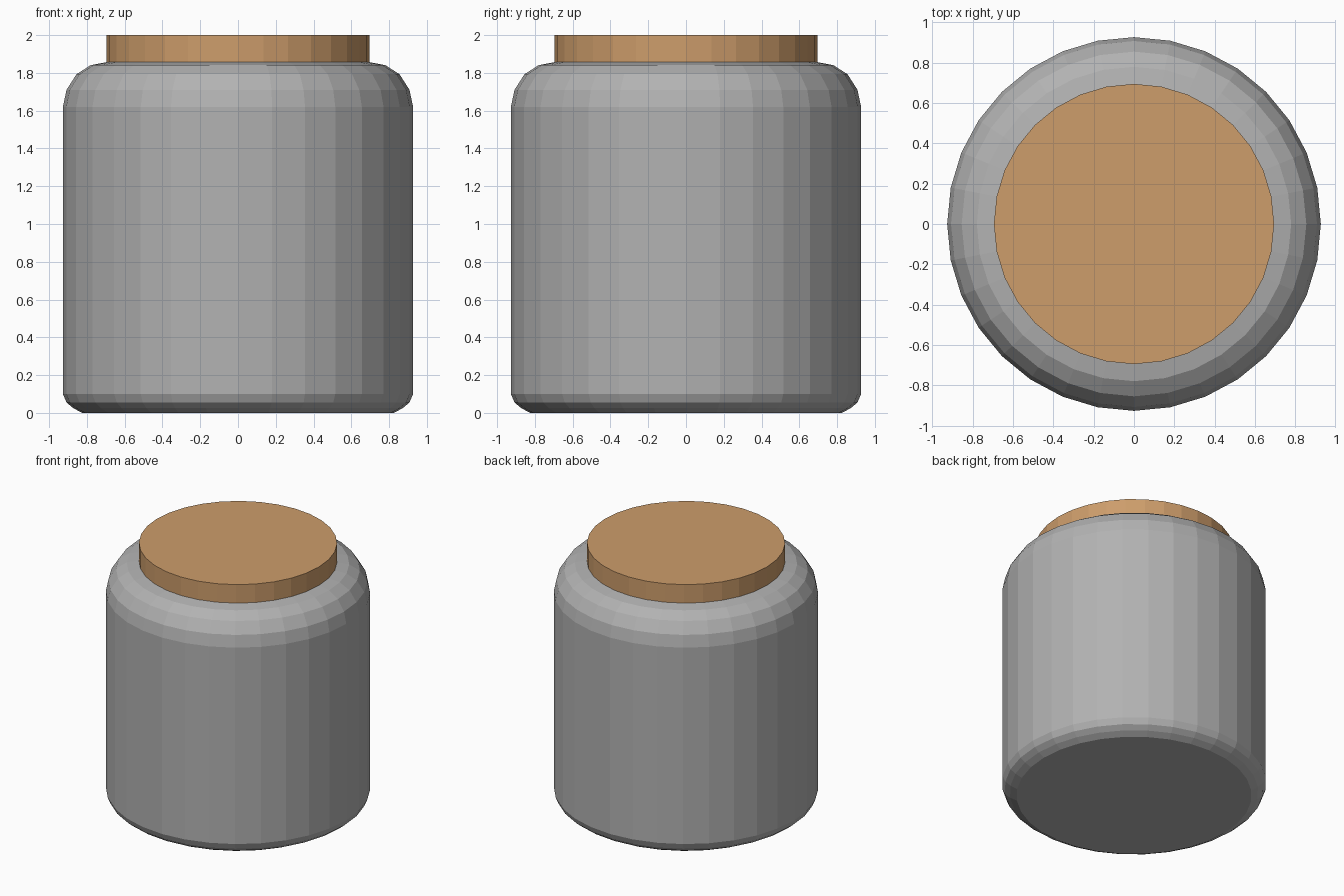
import bpy, bmesh, math

if "Cube" in bpy.data.objects:
    bpy.data.objects.remove(bpy.data.objects["Cube"])

SIDES = 32

def material(name, rgb):
    m = bpy.data.materials.new(name)
    m.diffuse_color = (*rgb, 1.0)
    m.use_nodes = True
    m.node_tree.nodes["Principled BSDF"].inputs["Base Color"].default_value = m.diffuse_color
    return m

def lathe(name, profile, mat, cap_top=True):
    """Spin (radius, z) points, listed bottom to top, into a flat-faced solid."""
    bm = bmesh.new()
    rings = []
    for r, z in profile:
        rings.append([bm.verts.new((r * math.cos(2 * math.pi * i / SIDES),
                                    r * math.sin(2 * math.pi * i / SIDES), z))
                      for i in range(SIDES)])
    for a, b in zip(rings, rings[1:]):
        for i in range(SIDES):
            j = (i + 1) % SIDES
            bm.faces.new((a[i], a[j], b[j], b[i]))
    bm.faces.new(rings[0][::-1])
    if cap_top:
        bm.faces.new(rings[-1])
    me = bpy.data.meshes.new(name)
    bm.to_mesh(me)
    bm.free()
    me.materials.append(mat)
    ob = bpy.data.objects.new(name, me)
    bpy.context.collection.objects.link(ob)
    return ob

grey = material("jar grey", (0.445, 0.445, 0.445))
cork = material("cork tan", (0.61, 0.337, 0.147))

# Jar body with small rounded foot and large rounded shoulder
lathe("jar_body", [(0.825, 0.0), (0.872, 0.025), (0.908, 0.055), (0.927, 0.10),
                   (0.927, 1.62), (0.908, 1.71), (0.855, 1.793),
                   (0.78, 1.841), (0.695, 1.857)], grey, cap_top=False)

# Cork stopper
lathe("cork_stopper", [(0.695, 1.857), (0.695, 2.0)], cork)
